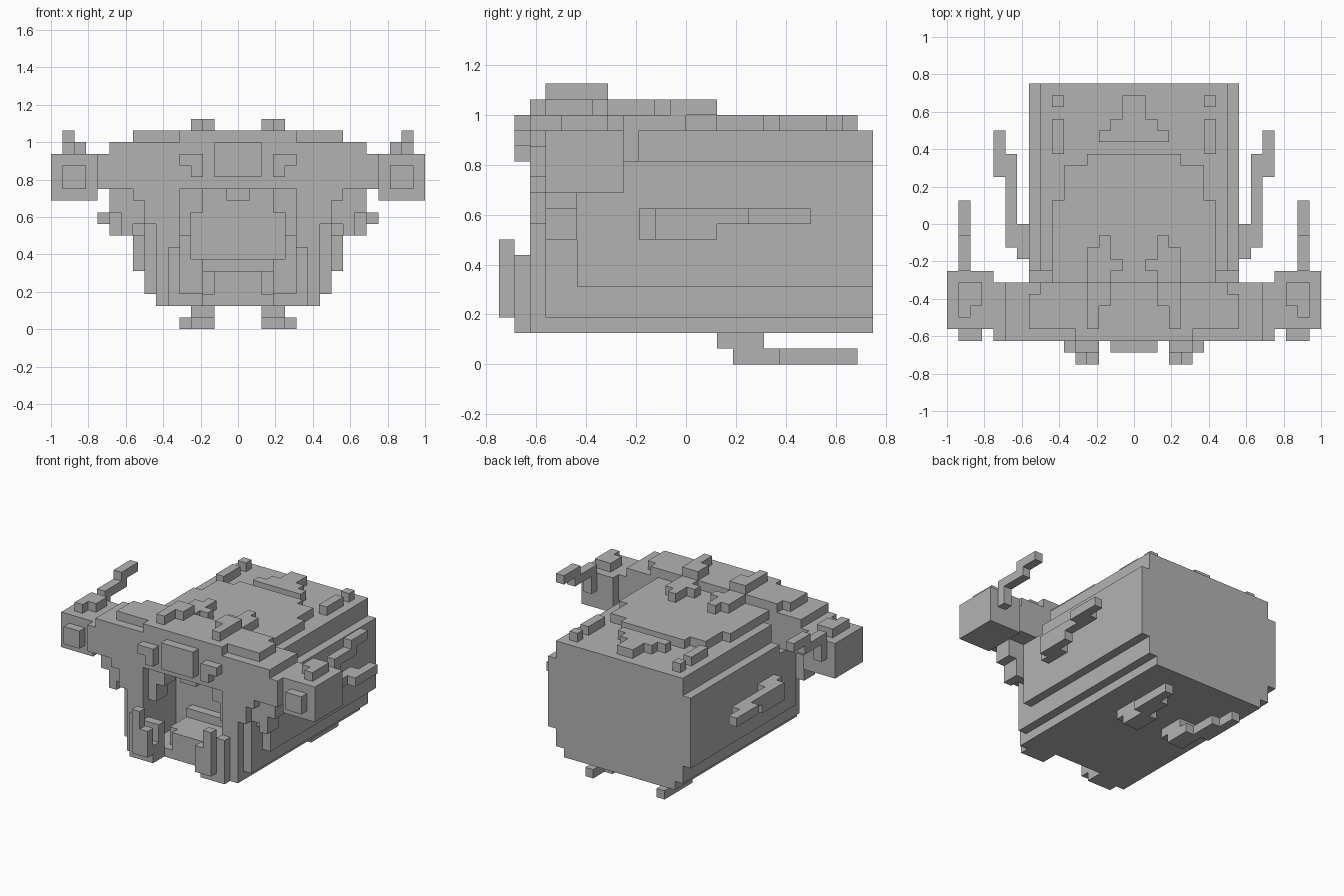
import bpy
import bmesh
from mathutils import Matrix, Vector

if "Cube" in bpy.data.objects:
    bpy.data.objects.remove(bpy.data.objects["Cube"], do_unlink=True)

UNIT = 1 / 16  # size of one block

stone = bpy.data.materials.new("plain_grey")
stone.use_nodes = True
stone.diffuse_color = (0.45, 0.45, 0.45, 1)
stone.node_tree.nodes["Principled BSDF"].inputs["Base Color"].default_value = (0.45, 0.45, 0.45, 1)


def add_box(bm, x0, x1, y0, y1, z0, z1):
    centre = Vector((x0 + x1, y0 + y1, z0 + z1)) * UNIT / 2
    size = Vector((x1 - x0, y1 - y0, z1 - z0)) * UNIT
    bmesh.ops.create_cube(bm, size=1, matrix=Matrix.Translation(centre) @ Matrix.Diagonal(size.to_4d()))


def blocks(name, *boxes, mirror=False):
    """One object from block-unit boxes, optionally repeated on the other side."""
    bm = bmesh.new()
    for x0, x1, y0, y1, z0, z1 in boxes:
        add_box(bm, x0, x1, y0, y1, z0, z1)
        if mirror:
            add_box(bm, -x1, -x0, y0, y1, z0, z1)
    mesh = bpy.data.meshes.new(name)
    bm.to_mesh(mesh)
    bm.free()
    mesh.materials.append(stone)
    obj = bpy.data.objects.new(name, mesh)
    bpy.context.collection.objects.link(obj)


# Rear body, stepped at its long edges
blocks("body",
       (-7, 7, -4, 12, 2, 3),
       (-8, 8, -4, 12, 3, 15),
       (-9, 9, -4, 12, 5, 13))

# Walls, floor and cheeks around the open mouth
blocks("mouth_wall",
       (5, 7, -10, -4, 2, 12),
       (7, 8, -9, -4, 3, 12),
       (7, 8, -10, -9, 9, 12),
       (8, 9, -10, -4, 11, 12),
       (8, 9, -9, -4, 9, 11),
       (8, 9, -8, -4, 8, 9),
       (8, 9, -7, -4, 5, 8), mirror=True)
blocks("mouth_floor", (-5, 5, -9, -4, 2, 3))

# Tongue and teeth
blocks("tongue", (-3, 3, -8, -4, 3, 5), (-2, 2, -9, -4, 3, 5), (-3, 3, -5, -4, 5, 6))
blocks("lower_jaw", (3, 6, -11, -9, 2, 4), (5, 6, -11, -9, 4, 7), (3, 5, -10, -9, 3, 6), mirror=True)
blocks("lower_tusk", (3, 5, -12, -11, 3, 6), (4, 5, -12, -11, 6, 8), mirror=True)
blocks("upper_teeth", (3, 4, -9, -7, 10, 12), (4, 5, -9, -7, 8, 12), mirror=True)
blocks("palate_ridge", (-1, 1, -9, -5, 11, 12))

# Wide beam over the mouth, with braces below its ends
blocks("brow_beam", (-12, 12, -10, -5, 12, 15), (-11, 11, -10, -5, 15, 16))
blocks("beam_brace", (9, 11, -9, -7, 10, 12), (9, 10, -9, -7, 8, 10), mirror=True)

# Stepped roof plates
blocks("front_roof_slab", (-9, 9, -9, -6, 16, 17), (-8, 8, -6, -5, 16, 17), (-5, 5, -10, -9, 16, 17))
blocks("rear_roof_plate", (-7, 7, -5, 2, 15, 16), (-6, 6, 2, 5, 15, 16), (-4, 4, 5, 6, 15, 16))

# Roof decorations
blocks("roof_ridge", (3, 4, -9, -5, 17, 18), (2, 3, -7, -5, 17, 18),
       (2, 4, -5, -2, 16, 17), (2, 3, -2, -1, 16, 17), (1, 2, -4, -3, 16, 17), mirror=True)
blocks("rear_emblem", (-1, 1, 9, 11, 15, 16), (-2, 2, 8, 9, 15, 16), (-3, 3, 7, 8, 15, 16))
blocks("rear_stud", (6, 7, 10, 11, 15, 16), (6, 7, 6, 9, 15, 16), mirror=True)

# Plates on the face
blocks("nose_plate", (-2, 2, -11, -10, 13, 16))
blocks("eye_plate", (3, 5, -11, -10, 14, 15), (3, 4, -11, -10, 13, 14), mirror=True)

# Side arm blocks with a front plate and a backswept horn
blocks("arm_block", (12, 16, -9, -4, 11, 15), (13, 15, -10, -9, 12, 14), mirror=True)
blocks("horn", (14, 15, -8, -5, 15, 16), (13, 14, -7, -5, 15, 16),
       (14, 15, -4, -3, 13, 16), (14, 15, -3, 0, 15, 16),
       (14, 15, -1, 2, 16, 17), mirror=True)

# Stepped handles on the flanks
blocks("side_handle", (9, 10, -3, 0, 8, 10), (10, 11, -2, 2, 8, 9),
       (10, 11, -2, 6, 9, 10), (11, 12, 4, 8, 9, 10), mirror=True)

# Hooked feet under the body
blocks("foot", (2, 4, 2, 5, 1, 2), (2, 4, 3, 6, 0, 1),
       (3, 5, 6, 9, 0, 1), (4, 5, 9, 11, 0, 1), mirror=True)
